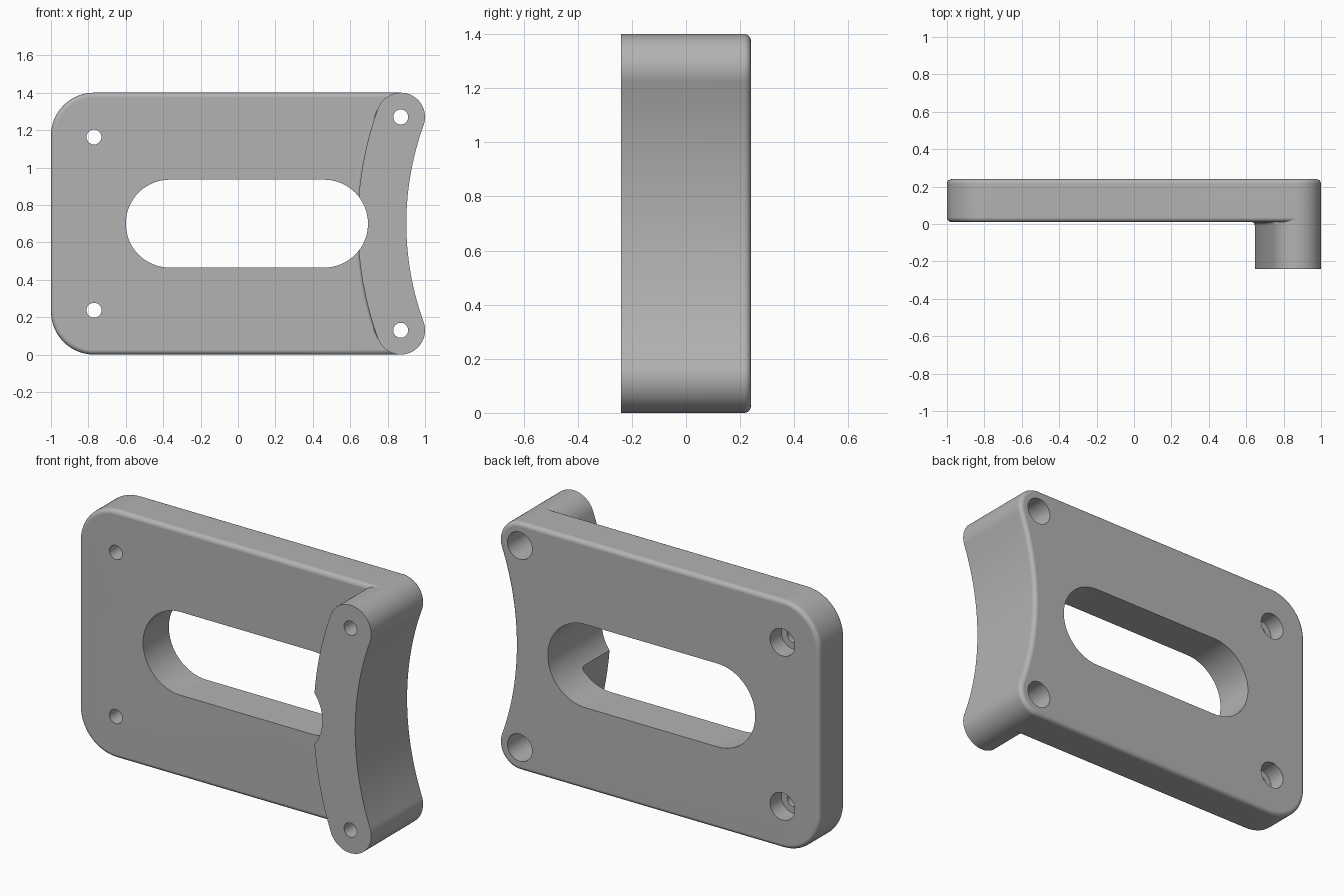
import bpy, bmesh, math

if "Cube" in bpy.data.objects:
    bpy.data.objects.remove(bpy.data.objects["Cube"])

grey = bpy.data.materials.new("grey")
grey.use_nodes = True
GREY = (0.45, 0.45, 0.45, 1)
grey.diffuse_color = GREY
grey.node_tree.nodes["Principled BSDF"].inputs["Base Color"].default_value = GREY

# Main dimensions
FRONT, STEP, BACK = -0.24, 0.01, 0.24
MID, END_X, END_R, END_Z = 0.70, 0.87, 0.13, 0.57   # lug centres sit at MID +- END_Z
BIG_R = 1.5445                                      # concave end radius
BIG_X = 0.90 + BIG_R
PHI = math.degrees(math.atan2(END_Z, BIG_X - END_X))


def arc(cx, cz, r, a0, a1, n, ends=True):
    """Points on an arc in the xz plane, angles in degrees."""
    steps = range(n + 1) if ends else range(1, n)
    angles = [math.radians(a0 + (a1 - a0) * i / n) for i in steps]
    return [(cx + r * math.cos(a), cz + r * math.sin(a)) for a in angles]


def loft(name, rings):
    """Closed solid through (y, outline) rings with equal point counts."""
    bm = bmesh.new()
    loops = [[bm.verts.new((x, y, z)) for x, z in pts] for y, pts in rings]
    n = len(loops[0])
    for a, b in zip(loops, loops[1:]):
        for i in range(n):
            bm.faces.new((a[i], a[(i + 1) % n], b[(i + 1) % n], b[i]))
    bm.faces.new(loops[0])
    bm.faces.new(loops[-1])
    bmesh.ops.recalc_face_normals(bm, faces=bm.faces)
    mesh = bpy.data.meshes.new(name)
    bm.to_mesh(mesh)
    bm.free()
    mesh.materials.append(grey)
    obj = bpy.data.objects.new(name, mesh)
    bpy.context.collection.objects.link(obj)
    return obj


def apply(obj, mod):
    bpy.context.view_layer.objects.active = obj
    bpy.ops.object.modifier_apply(modifier=mod.name)


def boolean(obj, other, operation):
    mod = obj.modifiers.new(operation.lower(), 'BOOLEAN')
    mod.operation, mod.solver, mod.object = operation, 'EXACT', other
    apply(obj, mod)
    bpy.data.objects.remove(other)


# Shared outline pieces of the concave end
top_lug = arc(END_X, MID + END_Z, END_R, -PHI, 90, 20)
bottom_lug = arc(END_X, MID - END_Z, END_R, 270, 360 + PHI, 20)
concave = arc(BIG_X, MID, BIG_R, 180 + PHI, 180 - PHI, 32, False)

# Plate with rounded corners and softened rims
CORNER = 0.23
plate_outline = (top_lug + arc(-1 + CORNER, 1.4 - CORNER, CORNER, 90, 180, 20)
                 + arc(-1 + CORNER, CORNER, CORNER, 180, 270, 20)
                 + bottom_lug + concave)
plate = loft("mounting_plate", [(STEP, plate_outline), (BACK, plate_outline)])
bevel = plate.modifiers.new("rim", 'BEVEL')
bevel.width, bevel.segments = 0.025, 5
bevel.limit_method, bevel.angle_limit = 'ANGLE', math.radians(60)
apply(plate, bevel)


# Curved foot along the concave end, flaring into the plate
def foot_outline(flare):
    inner = arc(BIG_X, MID, BIG_R + 2 * END_R, 180 - PHI, 180 + PHI, 32, False)
    inner = [(x - flare * min(1, 5 * (1 - abs(z - MID) / 0.62)), z) for x, z in inner]
    return (top_lug + arc(END_X, MID + END_Z, END_R, 90, 180 - PHI, 12)[1:] + inner
            + arc(END_X, MID - END_Z, END_R, 180 + PHI, 270, 12)[:-1]
            + bottom_lug + concave)


FILLET = 0.018
rings = [(FRONT, foot_outline(0))]
for i in range(5):
    a = math.radians(90 * i / 4)
    rings.append((STEP - FILLET * (1 - math.sin(a)), foot_outline(FILLET * (1 - math.cos(a)))))
rings.append((0.06, foot_outline(FILLET)))
boolean(plate, loft("curved_foot", rings), 'UNION')

# Long slot through plate and foot
SLOT_R = 0.235
slot = arc(0.46, MID, SLOT_R, -90, 90, 32) + arc(-0.365, MID, SLOT_R, 90, 270, 32)
boolean(plate, loft("slot_cutter", [(-0.5, slot), (0.5, slot)]), 'DIFFERENCE')

# Screw holes, counterbored from the back
for x, dz, depth in ((-0.77, 0.463, 0.10), (END_X, END_Z, 0.25)):
    for side in (-1, 1):
        z = MID + side * dz
        hole = arc(x, z, 0.04, 0, 360, 32)[:-1]
        bore = arc(x, z, 0.077, 0, 360, 32)[:-1]
        boolean(plate, loft("bore_cutter", [(BACK - depth, bore), (0.5, bore)]), 'DIFFERENCE')
        boolean(plate, loft("hole_cutter", [(-0.5, hole), (0.5, hole)]), 'DIFFERENCE')

# Smooth curved walls, keep flat faces flat
bpy.ops.object.select_all(action='DESELECT')
plate.select_set(True)
bpy.context.view_layer.objects.active = plate
bpy.ops.object.shade_smooth_by_angle(angle=math.radians(32))
normals = plate.modifiers.new("flat_faces", 'WEIGHTED_NORMAL')
normals.keep_sharp = True
